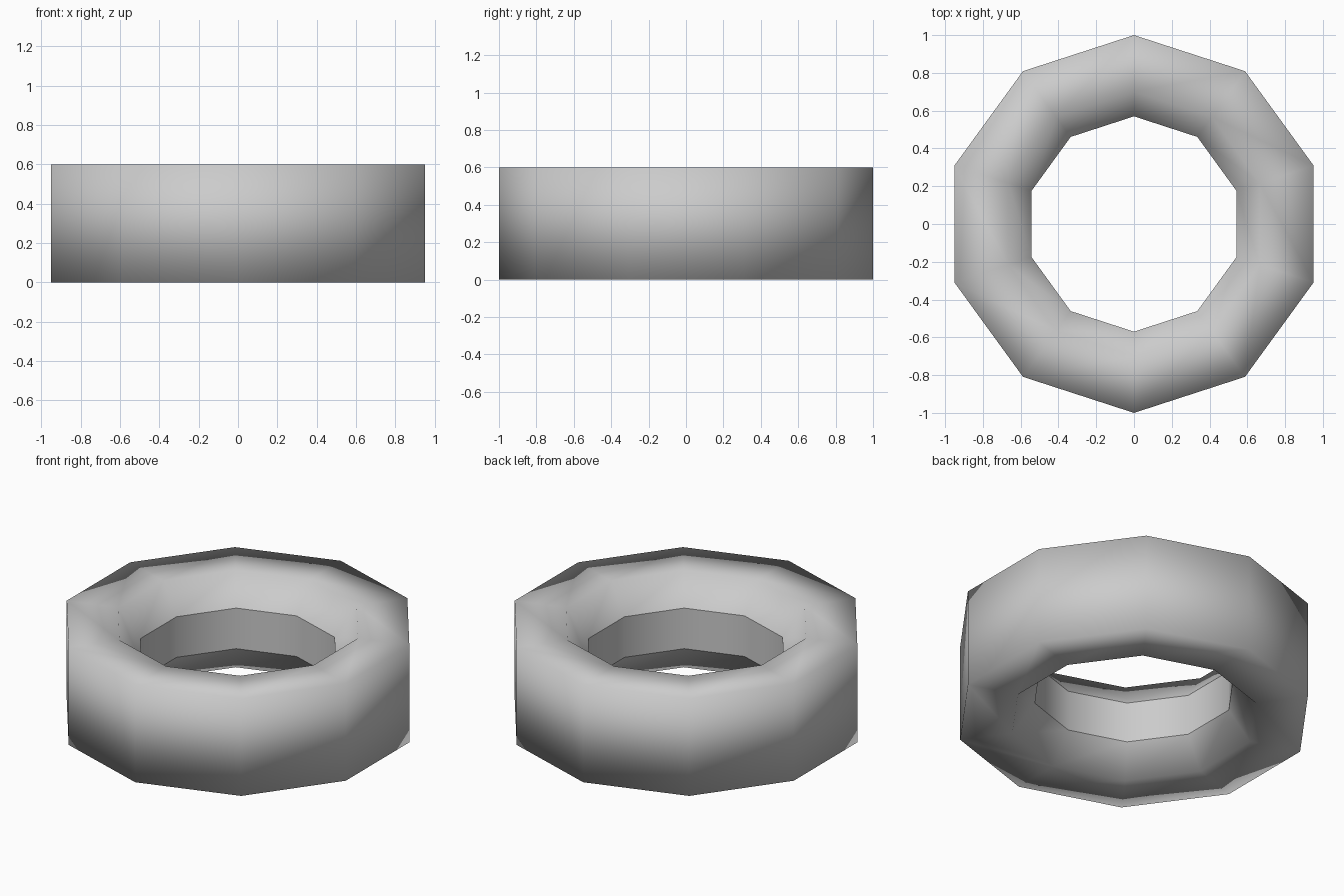
import bpy, math

SIDES = 10

cube = bpy.data.objects.get("Cube")
if cube:
    bpy.data.objects.remove(cube, do_unlink=True)

# Single light grey colour
grey = bpy.data.materials.new("light_grey")
grey.use_nodes = True
colour = (0.6, 0.6, 0.6, 1)
grey.diffuse_color = colour
grey.node_tree.nodes["Principled BSDF"].inputs["Base Color"].default_value = colour


def lathe(name, profile):
    """Sweep a (radius, height) profile around z as a smooth ten-sided ring."""
    n = len(profile)
    verts, faces = [], []
    for i in range(SIDES):
        a = math.pi / 2 + math.tau * i / SIDES
        verts += [(r * math.cos(a), r * math.sin(a), z) for r, z in profile]
        j = (i + 1) % SIDES
        faces += [(i * n + k, j * n + k, j * n + k + 1, i * n + k + 1)
                  for k in range(n - 1)]
    mesh = bpy.data.meshes.new(name)
    mesh.from_pydata(verts, [], faces)
    mesh.materials.append(grey)
    mesh.shade_smooth()
    obj = bpy.data.objects.new(name, mesh)
    bpy.context.collection.objects.link(obj)
    return obj


# Thick ring body: sloped lip, flat side, tread, then mirrored back in
lathe("tyre_body", [(0.57, 0.175), (0.70, 0), (1, 0),
                    (1, 0.6), (0.70, 0.6), (0.57, 0.425)])

# Narrow band lining the hole, facing the axis
lathe("inner_band", [(0.57, 0.425), (0.57, 0.175)])
